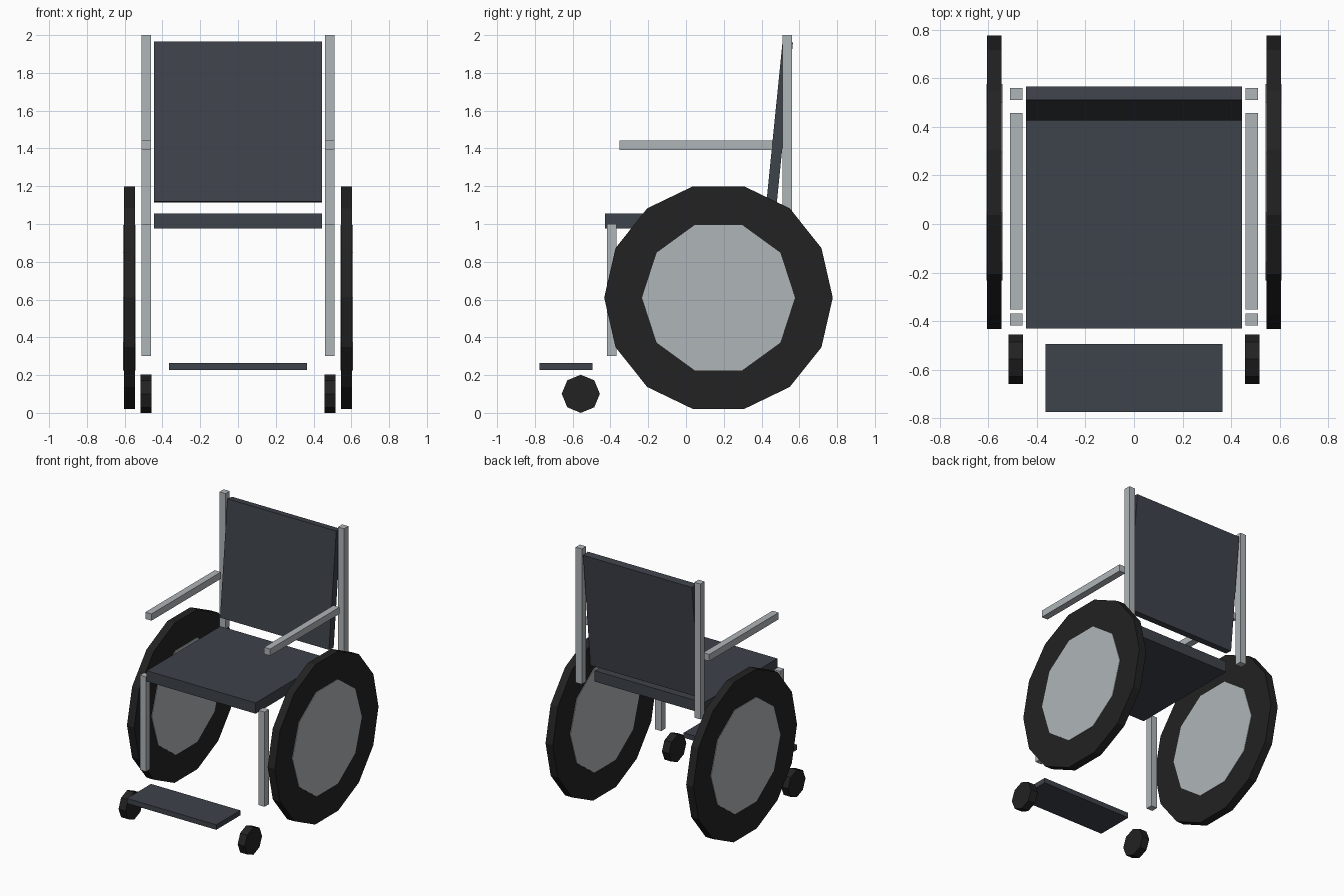
import bpy, bmesh, math
from mathutils import Matrix

if "Cube" in bpy.data.objects:
    bpy.data.objects.remove(bpy.data.objects["Cube"])


def material(name, rgb):
    m = bpy.data.materials.new(name)
    m.diffuse_color = (*rgb, 1)
    m.use_nodes = True
    m.node_tree.nodes["Principled BSDF"].inputs["Base Color"].default_value = m.diffuse_color
    return m


FABRIC = material("dark slate fabric", (0.048, 0.056, 0.070))
METAL = material("light grey metal", (0.43, 0.46, 0.48))
RUBBER = material("black rubber", (0.016, 0.016, 0.016))


def add(name, bm, loc, mat, tilt=0):
    bmesh.ops.recalc_face_normals(bm, faces=bm.faces)
    me = bpy.data.meshes.new(name)
    bm.to_mesh(me)
    bm.free()
    me.materials.append(mat)
    ob = bpy.data.objects.new(name, me)
    ob.location = loc
    ob.rotation_euler.x = tilt
    bpy.context.collection.objects.link(ob)
    return ob


def box(name, size, loc, mat, tilt=0):
    bm = bmesh.new()
    bmesh.ops.create_cube(bm, size=1)
    bmesh.ops.scale(bm, vec=size, verts=bm.verts)
    return add(name, bm, loc, mat, tilt)


def disc(name, radius, width, sides, loc, mat):
    # Low-poly cylinder with its axle along x and a corner pointing along y
    bm = bmesh.new()
    ring = [bm.verts.new((-width / 2,
                          radius * math.cos(math.tau * i / sides),
                          radius * math.sin(math.tau * i / sides)))
            for i in range(sides)]
    face = bm.faces.new(ring)
    geom = bmesh.ops.extrude_face_region(bm, geom=[face], use_keep_orig=True)["geom"]
    verts = [g for g in geom if isinstance(g, bmesh.types.BMVert)]
    bmesh.ops.translate(bm, vec=(width, 0, 0), verts=verts)
    return add(name, bm, loc, mat)


# Upholstery and foot plate
box("seat", (0.89, 0.86, 0.08), (0, 0, 1.015), FABRIC)
box("backrest", (0.89, 0.055, 0.85), (0, 0.496, 1.54), FABRIC, -0.1)
box("footrest", (0.73, 0.28, 0.037), (0, -0.635, 0.246), FABRIC)

for side, s in (("left", -1), ("right", 1)):
    x = 0.485 * s
    # Frame tubes
    box(side + "_back_post", (0.05, 0.05, 1.0), (x, 0.535, 1.5), METAL)
    box(side + "_front_leg", (0.05, 0.05, 0.7), (x, -0.393, 0.65), METAL)
    box(side + "_armrest", (0.05, 0.81, 0.05), (x, 0.052, 1.416), METAL)
    # Large wheel with a hub disc showing on both sides
    disc(side + "_tyre", 0.605, 0.059, 14, (0.575 * s, 0.172, 0.61), RUBBER)
    disc(side + "_hub_disc", 0.405, 0.067, 10, (0.575 * s, 0.172, 0.61), METAL)
    # Small front caster
    disc(side + "_caster", 0.101, 0.058, 8, (0.487 * s, -0.557, 0.101), RUBBER)
